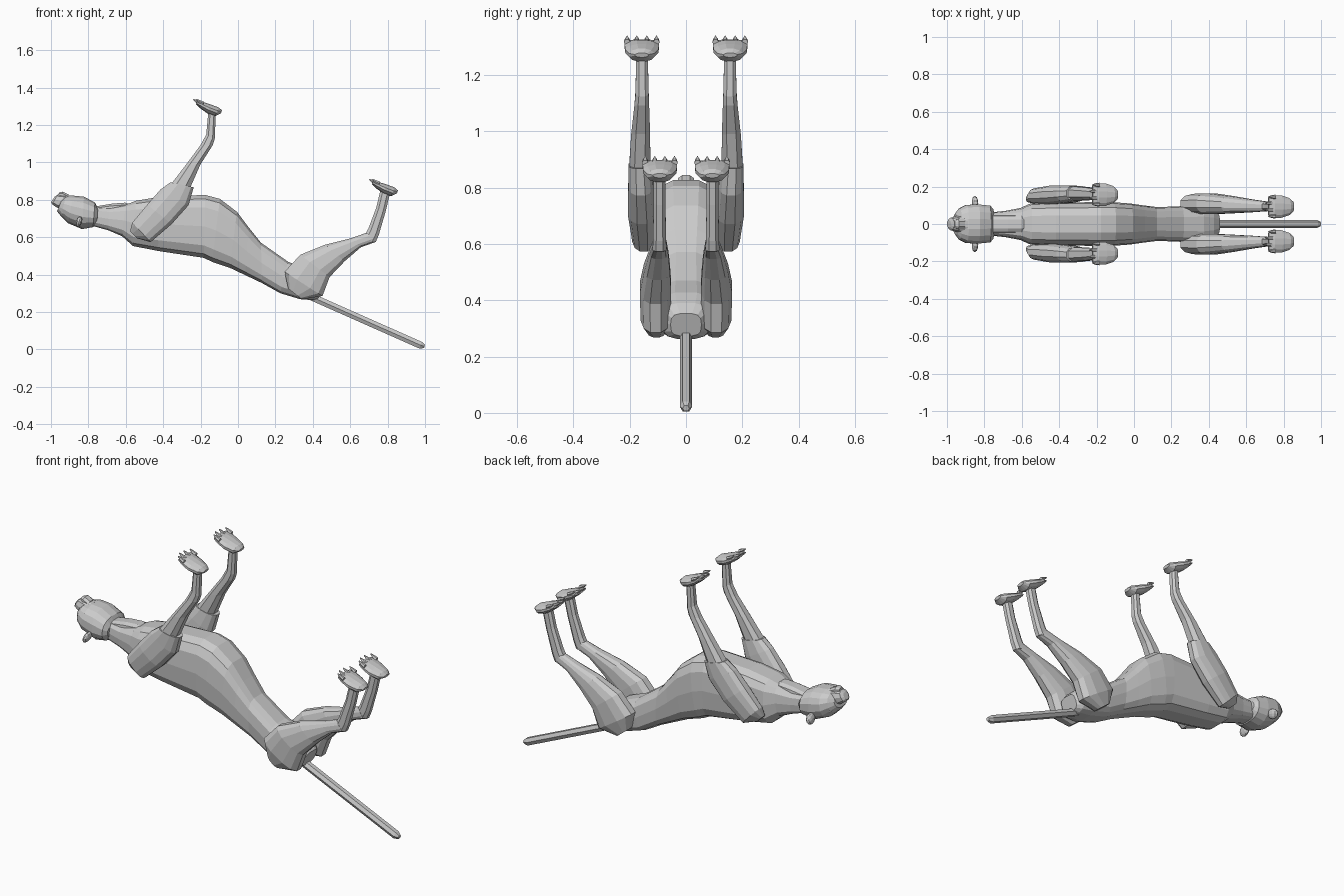
import bpy, math
from mathutils import Vector

S = 187.0  # side-profile drawing units per model unit


def side(u, v):
    """Side-profile drawing point (u right, v down) to x, z."""
    return Vector(((u - 238) / S, 0, (350 - v) / S))


def loft(name, sections, sign=1, n=10, power=0.8, shift=(0, 0, 0)):
    """Skin rings; each section = upper point, lower point, y centre, half width."""
    verts, faces = [], []
    for u0, v0, u1, v1, yc, hw in sections:
        a, b = side(u0, v0), side(u1, v1)
        mid, half = (a + b) / 2, (a - b) / 2
        for i in range(n):
            t = 2 * math.pi * (i + 0.5) / n
            c, s = math.cos(t), math.sin(t)
            c = math.copysign(abs(c) ** power, c)
            s = math.copysign(abs(s) ** power, s)
            p = mid + half * c + Vector(shift)
            p.y = sign * (yc + hw * s + shift[1])
            verts.append(p)
    for k in range(len(sections) - 1):
        for i in range(n):
            j = (i + 1) % n
            faces.append((k * n + i, k * n + j, (k + 1) * n + j, (k + 1) * n + i))
    faces.append(tuple(range(n)))
    faces.append(tuple(range((len(sections) - 1) * n, len(sections) * n)))
    me = bpy.data.meshes.new(name)
    me.from_pydata(verts, [], faces)
    ob = bpy.data.objects.new(name, me)
    bpy.context.collection.objects.link(ob)
    bpy.context.view_layer.objects.active = ob
    ob.select_set(True)
    bpy.ops.object.mode_set(mode='EDIT')
    bpy.ops.mesh.select_all(action='SELECT')
    bpy.ops.mesh.normals_make_consistent(inside=False)
    bpy.ops.object.mode_set(mode='OBJECT')
    ob.select_set(False)
    return ob


def ball(name, loc, scale, rot=(0, 0, 0)):
    bpy.ops.mesh.primitive_uv_sphere_add(segments=10, ring_count=6, radius=1, location=loc, rotation=rot)
    ob = bpy.context.object
    ob.name = name
    ob.scale = scale
    ob.select_set(False)


# Torso, lying belly up
loft("torso", [
    (92, 207, 90, 226, 0, .06), (110, 208, 108, 231, 0, .07),
    (126, 205, 122, 237, 0, .085), (136, 201, 133, 247, 0, .11),
    (160, 197, 158, 252, 0, .115), (205, 195, 204, 259, 0, .117),
    (220, 199, 212, 263, 0, .117), (237, 212, 230, 269, 0, .11),
    (249, 228, 245, 276, 0, .1), (261, 243, 262, 284, 0, .09),
    (288, 262, 280, 294, 0, .095), (308, 270, 300, 300, 0, .1),
    (318, 277, 313, 301, 0, .085), (324, 284, 318, 299, 0, .055)], n=14, power=0.62)
# Throat ridge
loft("throat", [(95, 207, 94, 220, 0, .05), (112, 204, 112, 222, 0, .05),
                (125, 203, 128, 222, 0, .048), (133, 206, 134, 222, 0, .035)], power=0.6)

# Tail
loft("tail", [(308, 291.5, 305, 299, 0, .022), (422, 342, 419, 349.5, 0, .022),
              (425, 345, 424, 349, 0, .012)], n=6, power=0.9)

# Head and muzzle
loft("head", [
    (98, 209, 97, 223, 0, .08), (95, 203, 93, 228, 0, .1),
    (84, 197, 82, 230, 0, .106), (73, 196, 68, 224, 0, .104),
    (66, 197, 61, 217, 0, .085), (62, 200, 57, 212, 0, .055)], n=16, power=0.85)
loft("muzzle", [
    (72, 196, 64, 212, 0, .05), (64, 195, 56, 208, 0, .042),
    (58, 195, 52, 205, 0, .034), (55, 197, 51, 203, 0, .018)])
loft("chin", [(69, 195, 68, 203, 0, .03), (63, 192, 61, 200, 0, .03),
              (59, 193, 58, 198, 0, .018)], n=8)

shoulder = [
    (130, 232, 137, 239, .135, .02), (132, 223, 151, 243, .15, .042),
    (147, 205, 172, 225, .156, .052), (160, 190, 189, 206, .16, .046),
    (170, 183, 194, 188, .164, .041)]
foreleg = [
    (171, 184, 191, 188, .164, .04), (185, 166, 201, 165, .161, .036),
    (200, 146, 213, 146, .157, .028), (206, 135, 215, 140, .156, .025),
    (208, 113, 216, 116, .156, .022)]
thigh = [
    (288, 289, 302, 300, .105, .035), (284, 272, 323, 297, .108, .055),
    (300, 255, 330, 278, .108, .057), (325, 245, 345, 262, .103, .047),
    (350, 239, 361, 248, .097, .035), (367, 233, 375, 243, .094, .026)]
hind_shank = [
    (362, 240, 376, 243, .094, .026), (368, 229, 379, 236, .094, .025),
    (376, 208, 386, 212, .094, .022), (380, 191, 390, 195, .094, .022)]
paw = [
    (222, 111, 221, 114, 0, .025), (219, 108, 215, 117, 0, .047),
    (211, 105, 207, 114, 0, .062), (203, 102.5, 200, 109, 0, .063),
    (197, 102, 196, 105, 0, .055)]

# Left and right limbs, paws, claws, ears and eyes
for label, sg in (("left", 1), ("right", -1)):
    loft(f"{label}_shoulder", shoulder, sg, n=12)
    loft(f"{label}_foreleg", foreleg, sg, n=8)
    loft(f"{label}_thigh", thigh, sg, n=12)
    loft(f"{label}_hind_shank", hind_shank, sg, n=8)
    for part, shift in (("front", (0, .157, 0)), ("hind", (.941, .093, -.428))):
        loft(f"{label}_{part}_paw", paw, sg, n=12, power=1, shift=shift)
        for k, y in enumerate((-.052, -.018, .018, .052)):
            back = 3 if abs(y) > .03 else 0
            loft(f"{label}_{part}_claw_{k + 1}", [
                (201 + back, 102, 200 + back, 106, y, .012),
                (197 + back, 100.5, 196 + back, 103.5, y, .009),
                (193.5 + back, 99.5, 193 + back, 100.5, y, .002)],
                sg, n=6, power=1, shift=shift)
    ball(f"{label}_ear", (-.85, sg * .115, .682), (.016, .036, .028), (sg * -.35, .3, 0))
    ball(f"{label}_eye", (-.93, sg * .06, .735), (.018, .018, .018))
